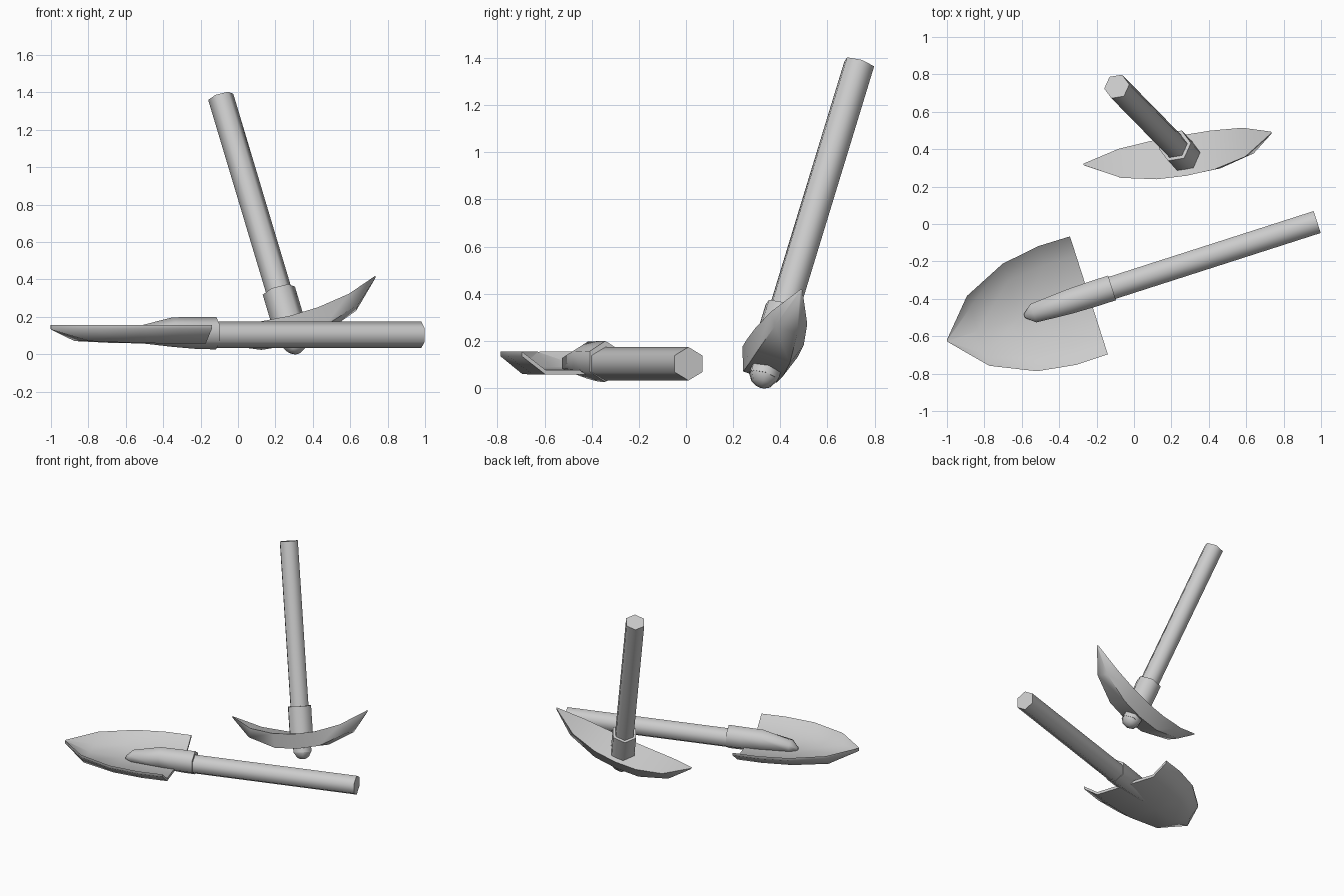
import bpy, bmesh, math
from mathutils import Matrix, Vector

if "Cube" in bpy.data.objects:
    bpy.data.objects.remove(bpy.data.objects["Cube"])


def loft(name, rings, matrix, cap=True, closed=True, thickness=0):
    """Skin a list of equal-length point rings, in a local frame."""
    bm = bmesh.new()
    rows = [[bm.verts.new(matrix @ Vector(p)) for p in ring] for ring in rings]
    n = len(rows[0])
    for a, b in zip(rows, rows[1:]):
        for i in range(n if closed else n - 1):
            j = (i + 1) % n
            bm.faces.new((a[i], a[j], b[j], b[i]))
    if cap:
        bm.faces.new(rows[0])
        bm.faces.new(rows[-1])
    if thickness:
        # second sheet straight below, joined around the border
        geo = bmesh.ops.duplicate(bm, geom=bm.verts[:] + bm.edges[:] + bm.faces[:])
        low = [g for g in geo["geom"] if isinstance(g, bmesh.types.BMVert)]
        bmesh.ops.translate(bm, verts=low, vec=(0, 0, -thickness))
        border = [e for e in bm.edges if e.is_boundary]
        bmesh.ops.bridge_loops(bm, edges=border)
    bmesh.ops.recalc_face_normals(bm, faces=bm.faces[:])
    mesh = bpy.data.meshes.new(name)
    bm.to_mesh(mesh)
    bm.free()
    mesh.shade_smooth()
    mesh.set_sharp_from_angle(angle=math.radians(65))
    obj = bpy.data.objects.new(name, mesh)
    bpy.context.collection.objects.link(obj)
    return obj


def hexes(stations):
    """Six-sided rings along local x: (x, half size y, half size z, centre z)."""
    rings = []
    for x, ry, rz, zc in stations:
        angles = [math.radians(90 + 60 * k) for k in range(6)]
        rings.append([(x, ry * math.cos(a), zc + rz * math.sin(a)) for a in angles])
    return rings


# Shovel frame: origin under the blade tip, x along the handle
shovel = Matrix.Translation((-1, -0.625, 0)) @ Matrix.Rotation(math.radians(17.8), 4, 'Z')

# Shovel blade: thin trough, (distance from tip, half width, floor height)
blade = []
for u, w, z in [(0, 0.004, 0.152), (0.175, 0.196, 0.09), (0.41, 0.302, 0.08),
                (0.62, 0.333, 0.077), (0.797, 0.331, 0.077)]:
    blade.append([(u, k * w, 0.155 if abs(k) == 1 else z)
                  for k in (-1, -0.68, 0, 0.68, 1)])
loft("shovel_blade", blade, shovel, cap=False, closed=False, thickness=0.02)

# Shovel socket tapering down onto the blade
loft("shovel_socket", hexes([(0.435, 0.012, 0.014, 0.085), (0.485, 0.06, 0.044, 0.105),
                             (0.683, 0.076, 0.079, 0.118), (0.83, 0.08, 0.086, 0.113),
                             (0.927, 0.08, 0.087, 0.113)]), shovel)
loft("shovel_handle", hexes([(0.8, 0.071, 0.071, 0.103), (2.079, 0.071, 0.071, 0.103)]), shovel)

# Pickaxe frame: x up the handle, y across the head, z along the head
base = Vector((0.305, 0.33, 0.05))
up = (Vector((-0.092, 0.735, 1.375)) - base).normalized()
along = Vector((1.0, 0.17, 0.247))
along = (along - along.dot(up) * up).normalized()
across = up.cross(along)
pick = Matrix((up, across, -along)).transposed().to_4x4()
pick.translation = base

loft("pickaxe_handle", hexes([(0.0, 0.07, 0.07, 0), (1.442, 0.07, 0.07, 0)]), pick)
loft("pickaxe_collar", hexes([(0.06, 0.09, 0.09, 0), (0.315, 0.09, 0.09, 0)]), pick)
# Rounded end of the handle under the head
loft("pickaxe_end_knob", hexes([(-0.048, 0.02, 0.02, 0), (-0.032, 0.048, 0.048, 0),
                                (0.0, 0.068, 0.068, 0), (0.05, 0.07, 0.07, 0)]), pick)

# Pickaxe head: curved crescent, (rim along, rim half width, rim height, base along, half, height)
half = [(0, 0.115, 0.13, 0, 0.078, 0.027), (0.16, 0.11, 0.14, 0.17, 0.075, 0.04),
        (0.346, 0.082, 0.18, 0.38, 0.05, 0.118), (0.524, 0.004, 0.265, 0.522, 0.004, 0.255)]
stations = [(-1, s) for s in half[:0:-1]] + [(1, s) for s in half]
head = [[(rs, -rf, -g * re), (rs, rf, -g * re), (bs, bf, -g * be), (bs, -bf, -g * be)]
        for g, (re, rf, rs, be, bf, bs) in stations]
loft("pickaxe_head", head, pick)
